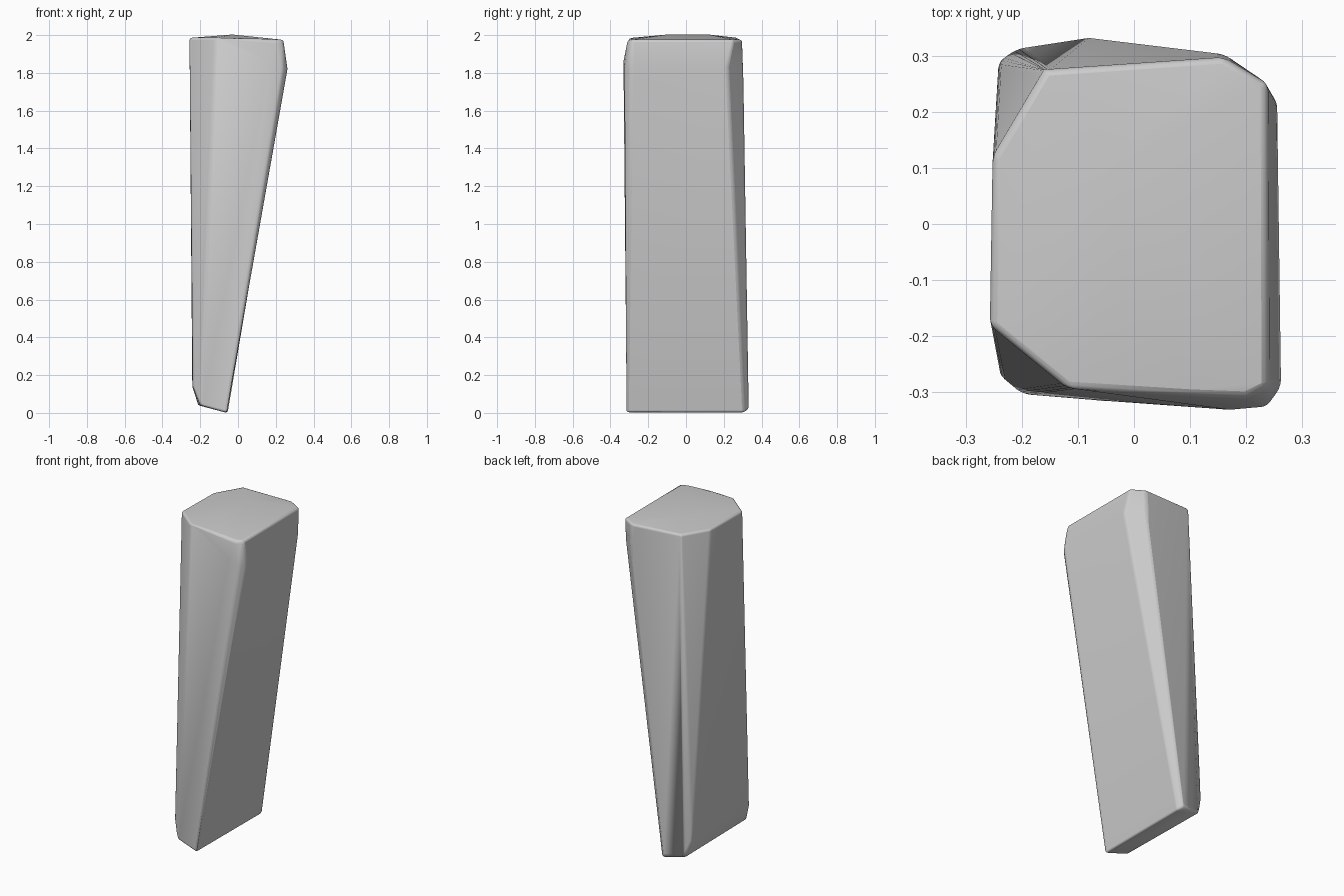
import bpy, bmesh, math

cube = bpy.data.objects.get("Cube")
if cube:
    bpy.data.objects.remove(cube, do_unlink=True)

stone = bpy.data.materials.new("stone_grey")
stone.use_nodes = True
grey = (0.6, 0.6, 0.6, 1)
stone.diffuse_color = grey
stone.node_tree.nodes["Principled BSDF"].inputs["Base Color"].default_value = grey

# Corners of the tapered block: slanted foot, shoulder, then the chamfered top
foot = [(-.06, -.315, 0), (-.055, .31, 0), (-.08, .332, .02), (-.2, -.303, .04),
        (-.21, .312, .04), (-.242, .29, .14), (-.24, -.27, .14)]
shoulder = [(.262, -.29, 1.82), (.235, -.327, 1.82), (.17, -.331, 1.86),
            (.255, .22, 1.83), (.16, .303, 1.82)]
top = [(-.257, -.18, 1.985), (-.252, .12, 1.985), (-.16, .275, 1.985),
       (.16, .297, 1.975), (.238, .25, 1.975), (.24, -.29, 1.975),
       (-.12, -.292, 1.985), (0, -.3, 1.985), (.2, -.31, 1.97),
       (-.03, -.1, 2.003), (-.03, .12, 2.003)]

# Wrap the corners in one convex block and soften its edges
bm = bmesh.new()
for p in foot + shoulder + top:
    bm.verts.new(p)
bmesh.ops.convex_hull(bm, input=bm.verts[:])
bmesh.ops.delete(bm, geom=[v for v in bm.verts if not v.link_faces], context='VERTS')
bmesh.ops.dissolve_limit(bm, angle_limit=math.radians(3),
                         verts=bm.verts[:], edges=bm.edges[:])
bmesh.ops.recalc_face_normals(bm, faces=bm.faces[:])
mesh = bpy.data.meshes.new("wedge_stone")
bm.to_mesh(mesh)
bm.free()
mesh.materials.append(stone)
block = bpy.data.objects.new("wedge_stone", mesh)
bpy.context.collection.objects.link(block)

bevel = block.modifiers.new("soft_edges", 'BEVEL')
bevel.width = 0.018
bevel.segments = 3
bevel.limit_method = 'ANGLE'
bevel.angle_limit = math.radians(20)

bpy.ops.object.select_all(action='DESELECT')
block.select_set(True)
bpy.context.view_layer.objects.active = block
bpy.ops.object.shade_smooth_by_angle(angle=math.radians(35))
